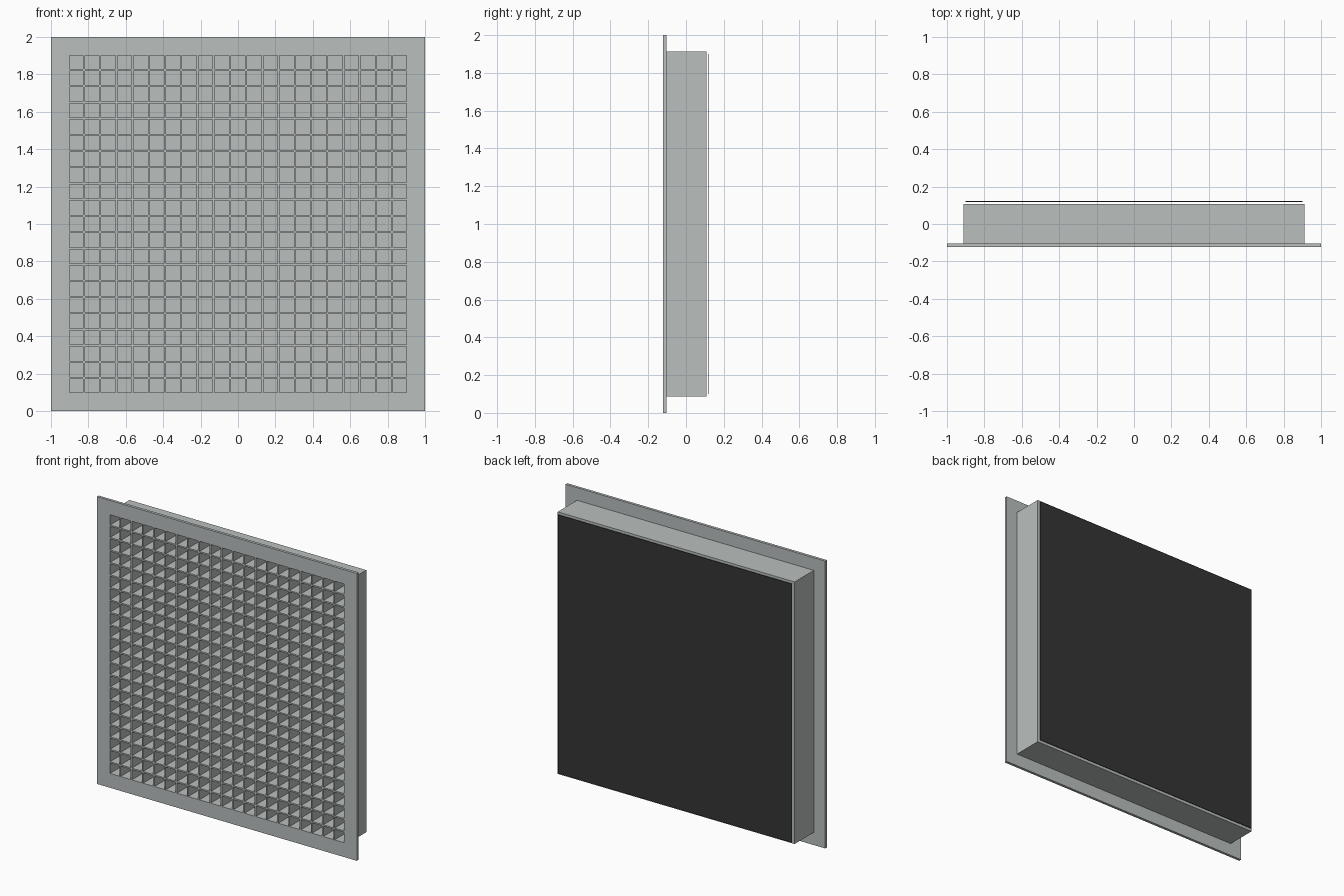
import bpy
import bmesh

cube = bpy.data.objects.get("Cube")
if cube:
    bpy.data.objects.remove(cube, do_unlink=True)

MID = 1.0               # height of the centre
FRONT, BACK = -0.122, 0.122
FLANGE_BACK = -0.103
HOUSING_BACK = 0.108
OPENING = 0.9           # half size of the clear opening


def make_material(name, colour):
    mat = bpy.data.materials.new(name)
    mat.use_nodes = True
    mat.diffuse_color = (*colour, 1)
    mat.node_tree.nodes["Principled BSDF"].inputs["Base Color"].default_value = (*colour, 1)
    return mat


grey = make_material("light grey metal", (0.49, 0.52, 0.515))
black = make_material("black filter", (0.036, 0.036, 0.036))


def finish(name, bm, mat):
    bmesh.ops.recalc_face_normals(bm, faces=bm.faces)
    mesh = bpy.data.meshes.new(name)
    bm.to_mesh(mesh)
    bm.free()
    mesh.materials.append(mat)
    obj = bpy.data.objects.new(name, mesh)
    bpy.context.collection.objects.link(obj)
    return obj


def square_ring(name, inner, outer, y0, y1, mat):
    """Sweep a rectangular section around a square with mitred corners."""
    bm = bmesh.new()
    section = [(outer, y0), (outer, y1), (inner, y1), (inner, y0)]
    corners = [(-1, -1), (1, -1), (1, 1), (-1, 1)]
    loops = [[bm.verts.new((sx * h, y, MID + sz * h)) for h, y in section]
             for sx, sz in corners]
    for i in range(4):
        a, b = loops[i], loops[(i + 1) % 4]
        for j in range(4):
            k = (j + 1) % 4
            bm.faces.new((a[j], b[j], b[k], a[k]))
    return finish(name, bm, mat)


def box(name, x, y, z, mat):
    """Box from (min, max) ranges on each axis."""
    bm = bmesh.new()
    bmesh.ops.create_cube(bm, size=1)
    for v in bm.verts:
        v.co = [r[0] + (c + 0.5) * (r[1] - r[0]) for c, r in zip(v.co, (x, y, z))]
    return finish(name, bm, mat)


# Front flange and the housing behind it
square_ring("front_flange", OPENING, 1.0, FRONT, FLANGE_BACK, grey)
square_ring("housing", OPENING, 0.912, FLANGE_BACK, HOUSING_BACK, grey)

# Panel closing the back of the housing
span = (-OPENING, OPENING)
tall = (MID - OPENING, MID + OPENING)
box("housing_back", span, (HOUSING_BACK - 0.006, HOUSING_BACK), tall, grey)

# Egg-crate grid: one slat each way, repeated by an array
COUNT, PITCH, HALF = 20, 0.0867, 0.005
first = -(COUNT - 1) / 2 * PITCH
depth = (FRONT + 0.001, HOUSING_BACK - 0.006)
upright = box("upright_slats", (first - HALF, first + HALF), depth, tall, grey)
level = box("level_slats", span, depth,
            (MID + first - HALF, MID + first + HALF), grey)
for slat, step in ((upright, (PITCH, 0, 0)), (level, (0, 0, PITCH))):
    array = slat.modifiers.new("repeat", 'ARRAY')
    array.count = COUNT
    array.use_relative_offset = False
    array.use_constant_offset = True
    array.constant_offset_displace = step

# Thin dark sheet standing just off the back
box("filter_sheet", span, (BACK - 0.004, BACK), tall, black)
